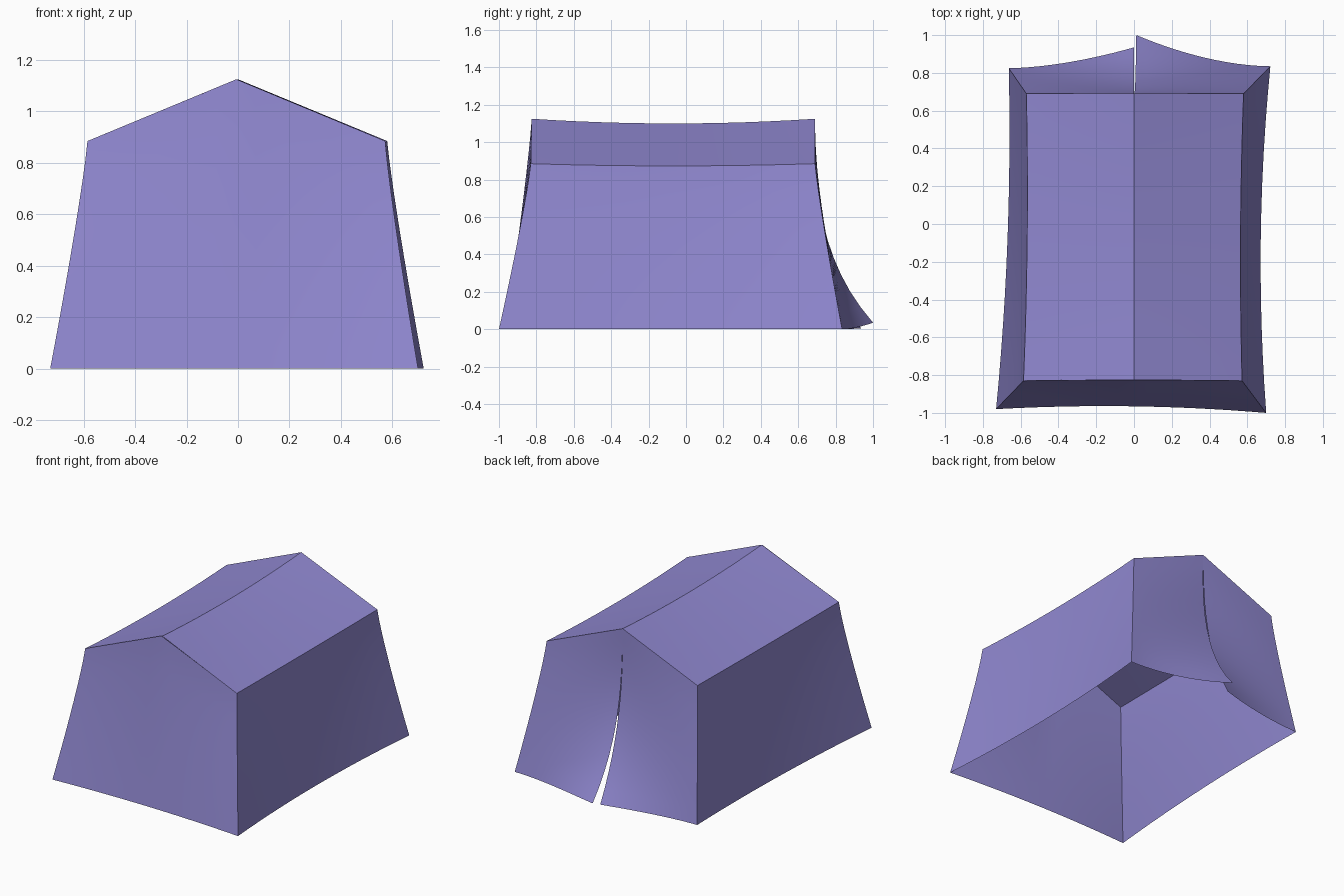
import bpy, bmesh, math
from mathutils import Vector

if "Cube" in bpy.data.objects:
    bpy.data.objects.remove(bpy.data.objects["Cube"])

canvas = bpy.data.materials.new("lavender canvas")
canvas.diffuse_color = (0.283, 0.249, 0.640, 1)
canvas.use_nodes = True
canvas.node_tree.nodes["Principled BSDF"].inputs["Base Color"].default_value = canvas.diffuse_color

EAVE, RIDGE = 0.885, 1.125
# eave corners and ground corners (x, y)
TOP = {"FL": (-0.585, -0.83), "FR": (0.572, -0.83), "BR": (0.58, 0.69), "BL": (-0.57, 0.69)}
BASE = {"FL": (-0.73, -0.98), "FR": (0.70, -1.0), "BR": (0.722, 0.835), "BL": (-0.663, 0.825)}


def lerp(a, b, t):
    return a + (b - a) * t


def arch(u):
    return 4 * u * (1 - u)


def corner(key, v):
    """Point on a tent corner, v = 0 at the eave and 1 on the ground."""
    t = v ** 1.15
    return Vector((lerp(TOP[key][0], BASE[key][0], t),
                   lerp(TOP[key][1], BASE[key][1], t), EAVE * (1 - v)))


def panel(name, func, nu=12, nv=12):
    """Cloth sheet from a function of (u, v), facing outward."""
    bm = bmesh.new()
    g = [[bm.verts.new(func(i / nu, j / nv)) for j in range(nv + 1)] for i in range(nu + 1)]
    for i in range(nu):
        for j in range(nv):
            bm.faces.new((g[i][j], g[i + 1][j], g[i + 1][j + 1], g[i][j + 1]))
    bm.normal_update()
    out = sum(f.normal.dot(f.calc_center_median() - Vector((0, 0, 0.4))) for f in bm.faces)
    if out < 0:
        bmesh.ops.reverse_faces(bm, faces=bm.faces[:])
    me = bpy.data.meshes.new(name)
    bm.to_mesh(me)
    bm.free()
    me.materials.append(canvas)
    me.shade_smooth()
    ob = bpy.data.objects.new(name, me)
    bpy.context.collection.objects.link(ob)


# side walls, bowed inward between the corners and sagging at the eave
def side(front, back, sign, bow):
    def f(u, v):
        p = lerp(corner(front, v), corner(back, v), u)
        p.x -= sign * lerp(0.012, bow, v) * arch(u)
        p.z -= 0.012 * (1 - v) * arch(u)
        return p
    return f


# roof slopes with a sagging ridge
def roof(front, back, sign):
    def f(u, v):
        ridge = Vector((0, lerp(-0.825, 0.69, u), RIDGE - 0.025 * arch(u)))
        return lerp(ridge, side(front, back, sign, 0.03)(u, 0), v)
    return f


for label, s, a, b, bow in (("left", -1, "FL", "BL", 0.027), ("right", 1, "FR", "BR", 0.04)):
    panel(label + "_wall", side(a, b, s, bow))
    panel(label + "_roof", roof(a, b, s))


# gable front wall
def front_wall(u, v):
    p = lerp(corner("FL", v), corner("FR", v), u)
    p.y += lerp(0.005, 0.025, v) * arch(u)
    p.z = lerp(EAVE, RIDGE, 1 - abs(2 * u - 1)) * (1 - v)
    return p


panel("front_wall", front_wall, 16)


# back door flaps, flaring outward along the centre slit
def flap(key, slit, flare, power, curl, lift):
    def f(u, v):
        p = corner(key, v)
        p.x = lerp(p.x, slit * v, u)
        p.y = lerp(p.y, 0.69 + flare * v ** power, u ** curl)
        p.z = lerp(EAVE, RIDGE, u) * (1 - v) + lift * v ** 4 * u ** 3
        return p
    return f


panel("left_door_flap", flap("BL", 0.0, 0.245, 2.5, 1.7, 0.005))
panel("right_door_flap", flap("BR", 0.012, 0.31, 2.8, 1.8, 0.035))
